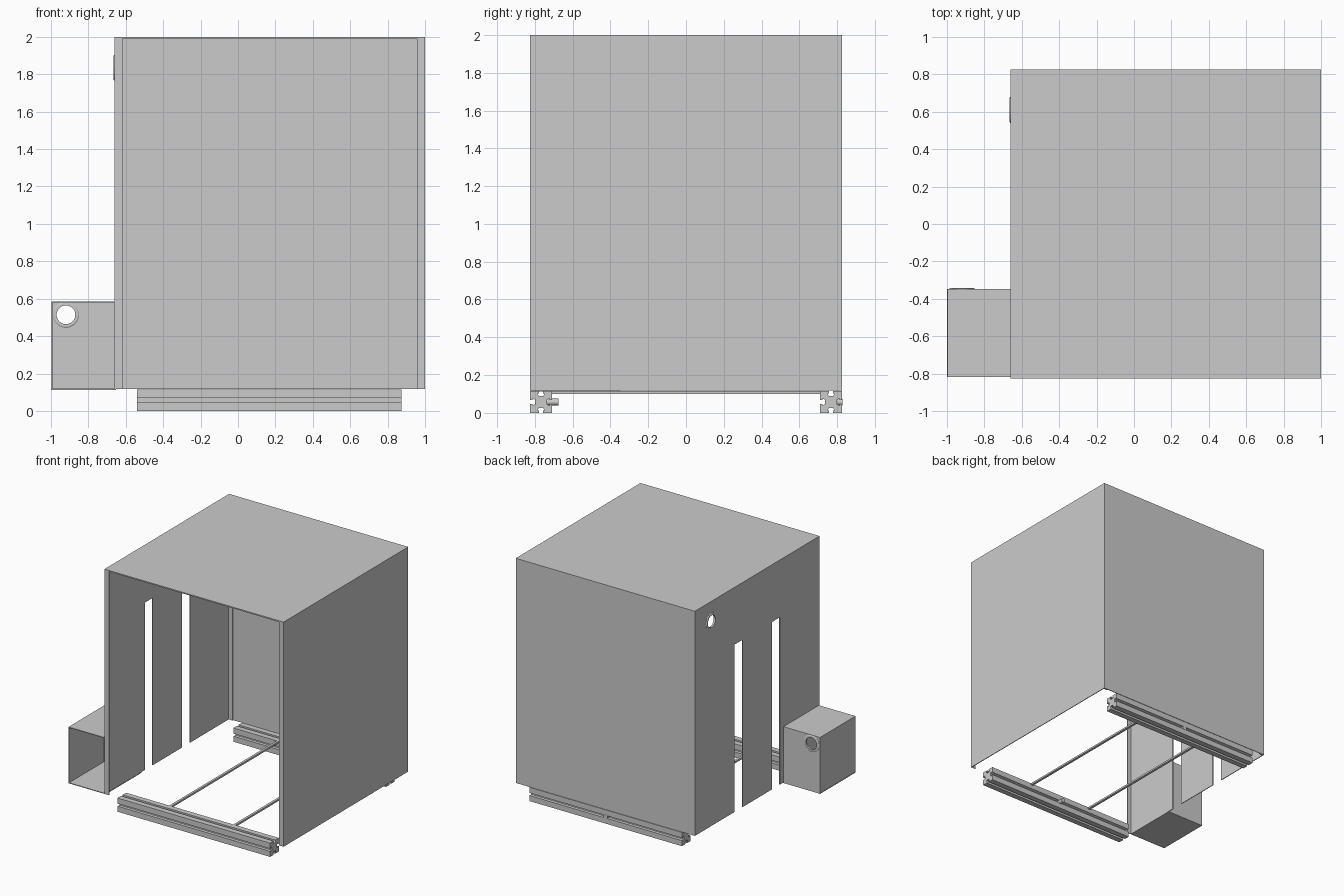
import bpy, bmesh, math
from mathutils import Matrix, Vector

if "Cube" in bpy.data.objects:
    bpy.data.objects.remove(bpy.data.objects["Cube"])

T = 0.006                      # sheet thickness
X0, X1, Y, Z0, Z1 = -0.66, 1.0, 0.825, 0.118, 2.0


def finish(name, bm):
    bmesh.ops.recalc_face_normals(bm, faces=bm.faces)
    me = bpy.data.meshes.new(name)
    bm.to_mesh(me)
    bm.free()
    ob = bpy.data.objects.new(name, me)
    bpy.context.collection.objects.link(ob)
    return ob


def box(name, lo, hi):
    bm = bmesh.new()
    bmesh.ops.create_cube(bm, size=1)
    for v in bm.verts:
        v.co = [a + (c + 0.5) * (b - a) for a, b, c in zip(lo, hi, v.co)]
    return finish(name, bm)


def prism_x(name, pts, xa, xb):
    """Extrude a (y, z) outline along x."""
    bm = bmesh.new()
    f = bm.faces.new([bm.verts.new((xa, y, z)) for y, z in pts])
    r = bmesh.ops.extrude_face_region(bm, geom=[f])
    bmesh.ops.translate(bm, vec=(xb - xa, 0, 0),
                        verts=[v for v in r['geom'] if isinstance(v, bmesh.types.BMVert)])
    return finish(name, bm)


def aim(pos, axis):
    return Matrix.Translation(pos) @ Vector(axis).to_track_quat('Z', 'Y').to_matrix().to_4x4()


def cylinder(name, pos, axis, r, depth, seg=32):
    bm = bmesh.new()
    bmesh.ops.create_cone(bm, cap_ends=True, segments=seg, radius1=r, radius2=r,
                          depth=depth, matrix=aim(pos, axis))
    return finish(name, bm)


def smooth(ob):
    bpy.ops.object.select_all(action='DESELECT')
    ob.select_set(True)
    bpy.context.view_layer.objects.active = ob
    bpy.ops.object.shade_smooth_by_angle(angle=math.radians(30))


def port(name, wall, pos, axis):
    """Round hole in a wall, lined with a flanged ring."""
    cut = cylinder(name + "_cutter", pos, axis, 0.06, 0.1)
    m = wall.modifiers.new("hole", 'BOOLEAN')
    m.operation, m.object, m.solver = 'DIFFERENCE', cut, 'EXACT'
    bpy.context.view_layer.objects.active = wall
    bpy.ops.object.modifier_apply(modifier=m.name)
    bpy.data.objects.remove(cut)
    prof = [(0.05, -0.008), (0.064, -0.008), (0.07, -0.004),
            (0.07, 0.004), (0.064, 0.008), (0.05, 0.008)]
    bm = bmesh.new()
    n = 40
    rings = [[bm.verts.new((r * math.cos(k * math.tau / n), r * math.sin(k * math.tau / n), h))
              for r, h in prof] for k in range(n)]
    for k in range(n):
        a, b = rings[k], rings[(k + 1) % n]
        for i in range(len(prof)):
            j = (i + 1) % len(prof)
            bm.faces.new((a[i], a[j], b[j], b[i]))
    bm.transform(aim(pos, axis))
    smooth(finish(name, bm))


# cabinet shell: open at the front and underneath
box("top_panel", (X0, -Y, Z1 - 0.01), (X1, Y, Z1))
box("back_panel", (X0, Y - T, Z0), (X1, Y, Z1 - 0.01))
box("right_panel", (X1 - T, -Y, Z0), (X1, Y - T, Z1 - 0.01))

# left panel with two slots running up from the bottom edge
outline = [(-Y, Z1 - 0.01), (-Y, Z0)]
for a, b in ((-0.30, -0.195), (0.195, 0.30)):
    outline += [(a, Z0), (a, 1.52), (b, 1.52), (b, Z0)]
outline += [(Y - T, Z0), (Y - T, Z1 - 0.01)]
left = prism_x("left_panel", outline, X0, X0 + T)
port("upper_port_ring", left, (X0 + T / 2, 0.61, 1.835), (1, 0, 0))

# folded vertical flanges on both side panels
for end, ya in (("front", -Y), ("back", Y - 2 * T - 0.002)):
    box(f"left_{end}_flange", (X0 + T, ya, Z0), (X0 + 0.042, ya + T, Z1 - 0.01))
    box(f"right_{end}_flange", (X1 - 0.042, ya, Z0), (X1 - T, ya + T, Z1 - 0.01))

# side box, open at the front
BX, BY0, BY1, BZ0, BZ1 = -0.998, -0.818, -0.348, 0.113, 0.585
box("side_box_floor", (BX - 0.002, BY0, BZ0), (X0 + 0.008, BY1, BZ0 + T))
box("side_box_top", (BX, BY0, BZ1 - T), (X0, BY1, BZ1))
box("side_box_outer_wall", (BX, BY0, BZ0 + T), (BX + T, BY1, BZ1 - T))
rear = box("side_box_rear_wall", (BX + T, BY1 - T, BZ0 + T), (X0, BY1, BZ1 - T))
port("side_box_port_ring", rear, (-0.92, BY1 - T / 2, 0.514), (0, 1, 0))

# slotted base rails: one quarter of the section turned four times
H = 0.0575
quarter = [(-H, -H), (-0.011, -H), (-0.011, -0.046), (-0.02, -0.046), (-0.012, -0.032),
           (0.012, -0.032), (0.02, -0.046), (0.011, -0.046), (0.011, -H)]
section = []
for k in range(4):
    c, s = ((1, 0), (0, 1), (-1, 0), (0, -1))[k]
    section += [(c * u - s * v, s * u + c * v) for u, v in quarter]
RX0, RX1 = -0.54, 0.875
for name, yc in (("front_rail", -Y + H), ("back_rail", Y - H)):
    prism_x(name, [(yc + u, H + v) for u, v in section], RX0, RX1)

# cross bars between the rails, and rail bolts
mid = (RX0 + RX1) / 2
for side, s in (("left", -1), ("right", 1)):
    x = mid + s * 0.297
    box(f"{side}_cross_bar", (x - 0.01, -0.715, 0.1), (x + 0.01, 0.715, 0.115))
smooth(cylinder("front_rail_bolt", (mid, -0.705, H), (0, 1, 0), 0.018, 0.06, 24))
smooth(cylinder("back_rail_bolt", (mid, 0.812, H), (0, 1, 0), 0.018, 0.03, 24))
